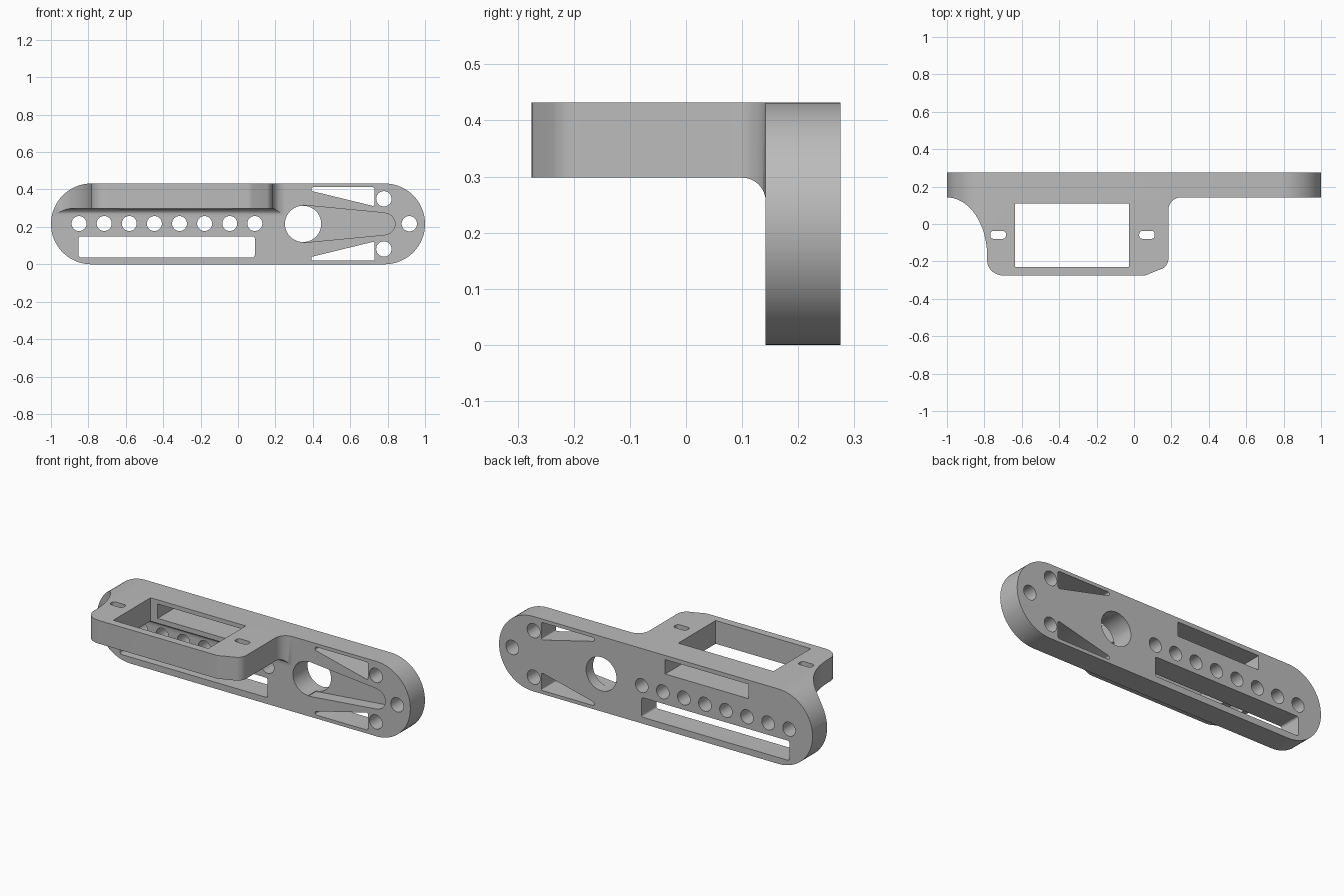
import bpy, bmesh, math
from mathutils import Vector

cube = bpy.data.objects.get("Cube")
if cube:
    bpy.data.objects.remove(cube, do_unlink=True)

grey = bpy.data.materials.new("plain grey")
grey.use_nodes = True
colour = (0.5, 0.5, 0.5, 1)
grey.diffuse_color = colour
grey.node_tree.nodes["Principled BSDF"].inputs["Base Color"].default_value = colour

# Maps a flat outline (u, v) and a depth w to space, by extrusion axis
AXES = {"x": lambda u, v, w: (w, u, v),
        "y": lambda u, v, w: (u, w, v),
        "z": lambda u, v, w: (u, v, w)}


def arc(cu, cv, ru, rv, start, end, steps=16):
    angles = [math.radians(start + (end - start) * i / steps) for i in range(steps + 1)]
    return [(cu + ru * math.cos(a), cv + rv * math.sin(a)) for a in angles]


def circle(cu, cv, r):
    return arc(cu, cv, r, r, 0, 360, 40)[:-1]


def box(u0, u1, v0, v1):
    return [(u0, v0), (u1, v0), (u1, v1), (u0, v1)]


def rounded(points, radius, steps=6):
    """Round the corners of a convex or concave outline."""
    out = []
    for i, p in enumerate(points):
        p = Vector(p)
        a = (Vector(points[i - 1]) - p).normalized()
        b = (Vector(points[(i + 1) % len(points)]) - p).normalized()
        half = a.angle(b) / 2
        centre = p + (a + b).normalized() * radius / math.sin(half)
        s = p + a * radius / math.tan(half) - centre
        e = p + b * radius / math.tan(half) - centre
        total = s.angle(e)
        for k in range(steps + 1):
            t = k / steps
            d = (s * math.sin((1 - t) * total) + e * math.sin(t * total)) / math.sin(total)
            out.append(tuple(centre + d))
    return out


def prism(name, outline, axis, lo, hi):
    bm = bmesh.new()
    place = AXES[axis]
    low = [bm.verts.new(place(u, v, lo)) for u, v in outline]
    high = [bm.verts.new(place(u, v, hi)) for u, v in outline]
    bm.faces.new(low)
    bm.faces.new(high)
    for i in range(len(low)):
        j = (i + 1) % len(low)
        bm.faces.new((low[i], low[j], high[j], high[i]))
    bmesh.ops.recalc_face_normals(bm, faces=bm.faces)
    mesh = bpy.data.meshes.new(name)
    bm.to_mesh(mesh)
    bm.free()
    mesh.materials.append(grey)
    obj = bpy.data.objects.new(name, mesh)
    bpy.context.collection.objects.link(obj)
    return obj


def carve(outline, axis, lo, hi, operation="DIFFERENCE"):
    cutter = prism("cutter", outline, axis, lo, hi)
    cutter.hide_render = True
    mod = bracket.modifiers.new("carve", "BOOLEAN")
    mod.operation, mod.solver, mod.object = operation, "EXACT", cutter
    bpy.context.view_layer.objects.active = bracket
    bpy.ops.object.modifier_apply(modifier=mod.name)
    bpy.data.objects.remove(cutter, do_unlink=True)


H, R, BACK, FACE = 0.432, 0.216, 0.275, 0.142

# Round-ended block holding both the upright plate and the shelf
stadium = arc(1 - R, R, R, R, -90, 90, 32) + arc(R - 1, R, R, R, 90, 270, 32)
bracket = prism("bracket", stadium, "y", -BACK, BACK)

# Trim to the plan outline: plate with a shelf blended into it
plan = [(-1.1, 0.4), (-1.1, FACE)]
plan += arc(-1, -0.173, 0.215, 0.315, 90, 0, 24)
plan += arc(-0.7, -0.195, 0.085, 0.08, 180, 270, 10)
plan += arc(0.05, -0.215, 0.06, 0.06, 270, 302, 5)
plan += arc(0.122, -0.185, 0.062, 0.062, -55, 0, 8)
plan += arc(0.25, 0.076, 0.066, 0.066, 180, 90, 12)
plan += [(1.1, FACE), (1.1, 0.4)]
carve(plan, "z", -0.1, 0.6, "INTERSECT")

# Clear the space under the shelf, leaving a fillet against the plate
under = [(-0.4, -0.1), (FACE, -0.1)] + arc(0.1, 0.256, 0.042, 0.042, 0, 90, 10) + [(-0.4, 0.298)]
carve(under, "x", -1.2, 0.255)

# Shelf window and its two mounting slots
carve(box(-0.635, -0.028, -0.23, 0.11), "z", 0.2, 0.6)
for u0, u1 in ((-0.768, -0.685), (0.028, 0.11)):
    carve(rounded(box(u0, u1, -0.079, -0.037), 0.016), "z", 0.2, 0.6)

# Plate slots: long lower one, and an upper one opening into the shelf window
carve(rounded(box(-0.852, 0.09, 0.037, 0.15), 0.012), "y", 0, 0.4)
carve(box(-0.59, -0.06, 0.325, 0.408), "y", 0, 0.4)

# Tapered pocket around the large hole
pocket = [(0.35, 0.316), (0.78, 0.275)] + arc(0.783, R, 0.057, 0.057, 75, -75, 14)
pocket += [(0.78, H - 0.275), (0.35, H - 0.316)]
carve(pocket, "y", 0, FACE + 0.07)

# Round holes
for i in range(8):
    pass_x = -0.85 + i * 0.1343
    carve(circle(pass_x, 0.218, 0.04), "y", 0, 0.4)
carve(circle(0.348, R, 0.097), "y", 0, 0.4)
for u, v in ((0.78, 0.35), (0.78, H - 0.35), (0.916, 0.217)):
    carve(circle(u, v, 0.041), "y", 0, 0.4)

# Mirrored wedge windows
wedge = rounded([(0.393, 0.412), (0.73, 0.412), (0.73, 0.31), (0.393, 0.392)], 0.008, 4)
carve(wedge, "y", 0, 0.4)
carve([(u, H - v) for u, v in wedge], "y", 0, 0.4)

bpy.ops.object.select_all(action="DESELECT")
bracket.select_set(True)
bpy.context.view_layer.objects.active = bracket
bpy.ops.object.shade_smooth_by_angle(angle=math.radians(30))
